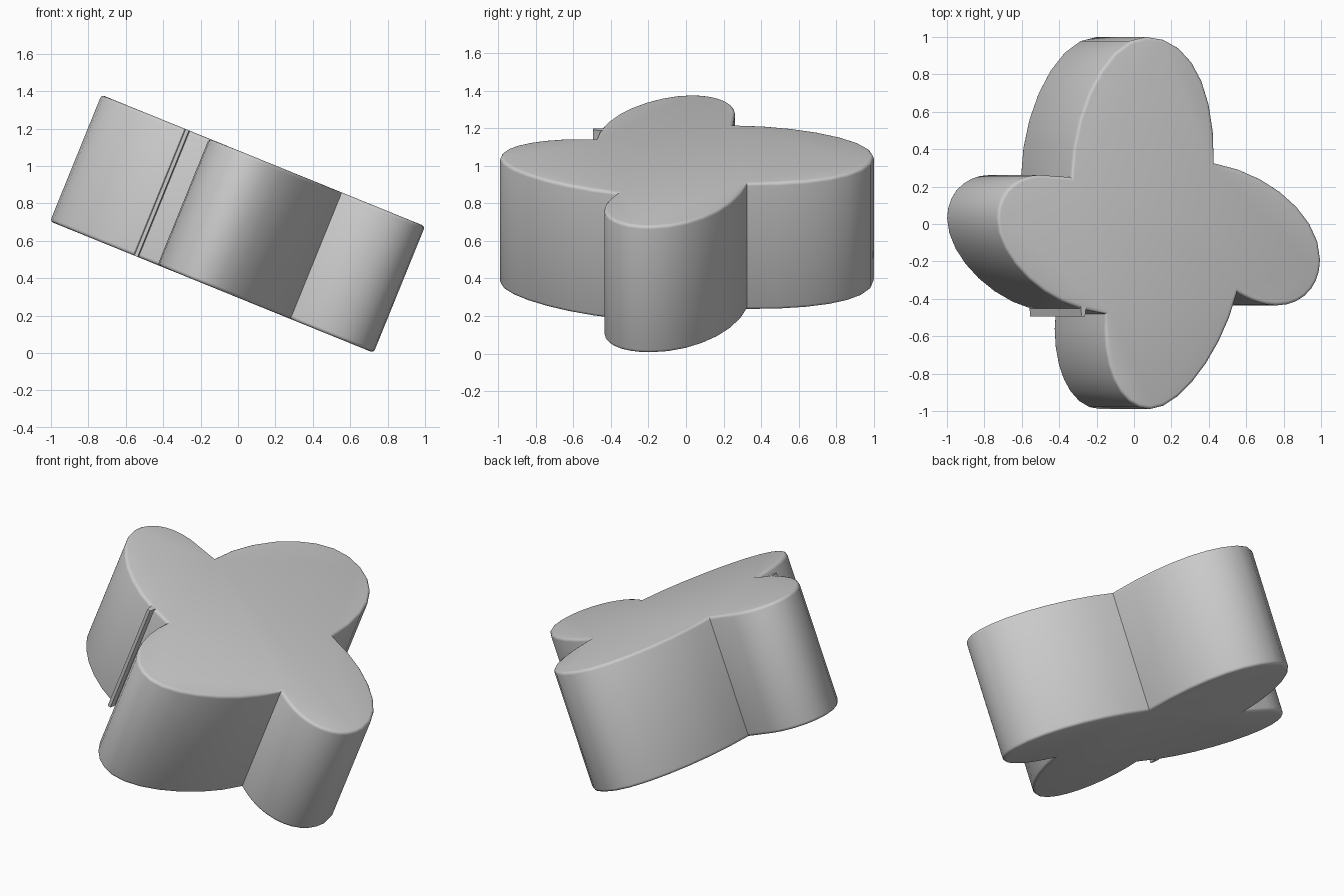
import bpy, bmesh, math
from mathutils import Vector
from mathutils.geometry import interpolate_bezier

cube = bpy.data.objects.get("Cube")
if cube:
    bpy.data.objects.remove(cube, do_unlink=True)

TILT = math.radians(22.1)
HALF = 0.365          # half the slab thickness
CENTRE_Z = 0.69

grey = bpy.data.materials.new("plain grey")
grey.use_nodes = True
grey.diffuse_color = (0.6, 0.6, 0.6, 1)
grey.node_tree.nodes["Principled BSDF"].inputs["Base Color"].default_value = (0.6, 0.6, 0.6, 1)


def to_slab(point):
    """Plan position on the tilted top face -> flat slab coordinates."""
    x, y = point
    return Vector(((x - HALF * math.sin(TILT)) / math.cos(TILT), y, -HALF))


def trace(start, segments, steps=8):
    """Closed outline from a chain of cubic curves (handle, handle, end)."""
    points, here = [], start
    for a, b, end in segments:
        curve = interpolate_bezier(*[to_slab(p) for p in (here, a, b, end)], steps)
        points += curve[:-1]
        here = end
    return points + [to_slab(here)]


def prism(name, outline, rim=0.0):
    """Extrude an outline through the slab, round its rims and tilt it."""
    bm = bmesh.new()
    base = bm.faces.new([bm.verts.new(p) for p in outline])
    grown = bmesh.ops.extrude_face_region(bm, geom=[base], use_keep_orig=True)
    top = [v for v in grown["geom"] if isinstance(v, bmesh.types.BMVert)]
    bmesh.ops.translate(bm, verts=top, vec=(0, 0, 2 * HALF))
    bmesh.ops.recalc_face_normals(bm, faces=bm.faces)
    if rim:
        edges = [e for e in bm.edges if abs(e.verts[0].co.z - e.verts[1].co.z) < HALF]
        bmesh.ops.bevel(bm, geom=edges, offset=rim, segments=3, profile=0.5,
                        affect='EDGES', clamp_overlap=True)
    mesh = bpy.data.meshes.new(name)
    bm.to_mesh(mesh)
    bm.free()
    mesh.materials.append(grey)
    obj = bpy.data.objects.new(name, mesh)
    bpy.context.collection.objects.link(obj)
    obj.location.z = CENTRE_Z
    obj.rotation_euler.y = TILT
    bpy.ops.object.select_all(action='DESELECT')
    obj.select_set(True)
    bpy.context.view_layer.objects.active = obj
    bpy.ops.object.shade_smooth_by_angle(angle=math.radians(35))
    return obj


# Four-lobed slab, clockwise from the notch between back and right lobes
back_lobe = [((-.33, .62), (-.14, 1), (.07, 1)),
             ((.3, 1), (.44, .74), (.432, .325))]
left_lobe = [((.74, .27), (1, .04), (1, -.19)),
             ((1, -.34), (.9, -.435), (.77, -.435)),
             ((.69, -.435), (.62, -.405), (.555, -.365))]
front_lobe = [((.48, -.68), (.25, -.99), (.09, -.99)),
              ((-.06, -.99), (-.155, -.8), (-.155, -.56))]
right_lobe = [((-.53, -.385), (-.73, -.15), (-.73, .03)),
              ((-.73, .17), (-.63, .262), (-.5, .262))]

outline = trace((-.335, .25), back_lobe + left_lobe + front_lobe)
outline += [to_slab((-.15, -.48))]
outline += trace((-.275, -.455), right_lobe)
prism("lobed_slab", outline, rim=0.018)

# Narrow ridge running down the front right notch
ridge = [(-.285, -.44), (-.255, -.44), (-.262, -.495), (-.28, -.495)]
prism("notch_ridge", [to_slab(p) for p in ridge])
